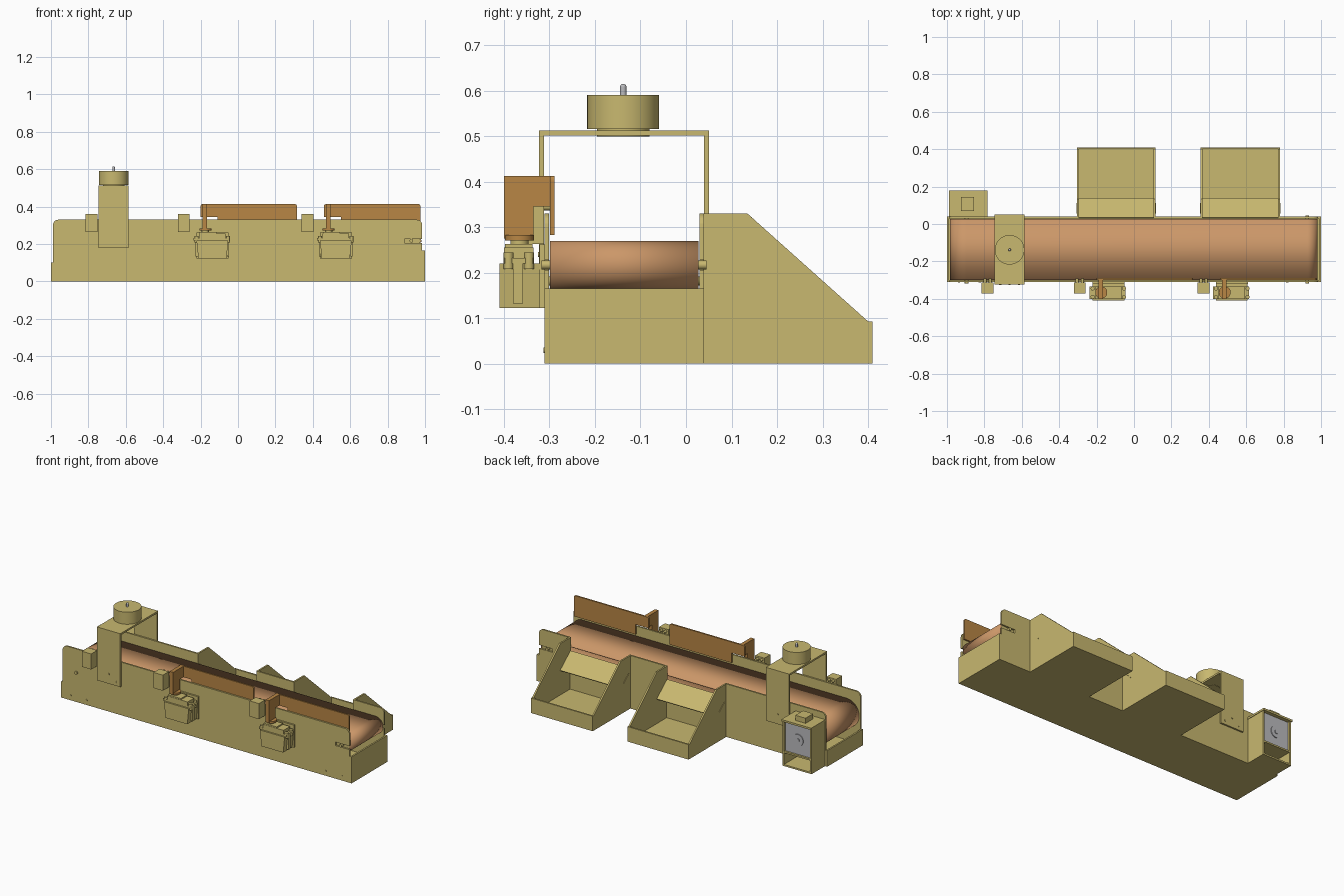
import bpy, bmesh, math
from mathutils import Matrix, Vector

if "Cube" in bpy.data.objects:
    bpy.data.objects.remove(bpy.data.objects["Cube"])


def material(name, r, g, b):
    m = bpy.data.materials.new(name)
    m.diffuse_color = (r, g, b, 1)
    m.use_nodes = True
    m.node_tree.nodes["Principled BSDF"].inputs["Base Color"].default_value = m.diffuse_color
    return m


WOOD = material("pale_board", 0.58, 0.48, 0.16)
BELT = material("belt_tan", 0.60, 0.31, 0.14)
BROWN = material("paddle_brown", 0.48, 0.24, 0.06)
GREY = material("metal", 0.5, 0.5, 0.52)


def finish(name, bm, mat, smooth=False):
    bmesh.ops.recalc_face_normals(bm, faces=bm.faces)
    me = bpy.data.meshes.new(name)
    bm.to_mesh(me)
    bm.free()
    ob = bpy.data.objects.new(name, me)
    bpy.context.collection.objects.link(ob)
    me.materials.append(mat)
    if smooth:
        bpy.context.view_layer.objects.active = ob
        ob.select_set(True)
        bpy.ops.object.shade_smooth_by_angle(angle=math.radians(35))
        ob.select_set(False)
    return ob


def box(name, x, y, z, mat=WOOD):
    bm = bmesh.new()
    lo, hi = Vector((x[0], y[0], z[0])), Vector((x[1], y[1], z[1]))
    bmesh.ops.create_cube(bm, size=1, matrix=Matrix.Translation((lo + hi) / 2)
                          @ Matrix.Diagonal((*(hi - lo), 1)))
    return finish(name, bm, mat)


def prism(name, pts, axis, lo, hi, mat=WOOD, caps=True, smooth=False):
    # Extrude a profile: axis "y" takes (x, z) points, axis "x" takes (y, z)
    bm = bmesh.new()
    put = (lambda p, d: (p[0], d, p[1])) if axis == "y" else (lambda p, d: (d, p[0], p[1]))
    a = [bm.verts.new(put(p, lo)) for p in pts]
    b = [bm.verts.new(put(p, hi)) for p in pts]
    n = len(pts)
    for i in range(n):
        bm.faces.new((a[i], a[(i + 1) % n], b[(i + 1) % n], b[i]))
    if caps:
        bm.faces.new(a)
        bm.faces.new(b)
    return finish(name, bm, mat, smooth)


def cyl(name, c, r, depth, axis="z", mat=WOOD, seg=32):
    rot = Matrix.Rotation(math.pi / 2, 4, "X") if axis == "y" else Matrix()
    bm = bmesh.new()
    bmesh.ops.create_cone(bm, cap_ends=True, segments=seg, radius1=r, radius2=r,
                          depth=depth, matrix=Matrix.Translation(c) @ rot)
    return finish(name, bm, mat, True)


def arc(cx, cz, r, a0, a1, n):
    return [(cx + r * math.cos(math.radians(a0 + (a1 - a0) * i / n)),
             cz + r * math.sin(math.radians(a0 + (a1 - a0) * i / n))) for i in range(n + 1)]


BINS = [(-0.305, 0.115), (0.355, 0.78)]


# Long side walls; the rear one is notched where the bins receive goods
def wall_profile(notches):
    pts = [(-1, 0), (1, 0), (1, 0.165), (0.985, 0.165), (0.985, 0.206), (0.89, 0.206),
           (0.89, 0.228), (0.985, 0.228)] + arc(0.955, 0.30, 0.03, 0, 90, 6)
    for x0, x1 in reversed(notches):
        pts += [(x1 - 0.01, 0.33), (x1 - 0.01, 0.24), (x0 + 0.01, 0.24), (x0 + 0.01, 0.33)]
    return pts + arc(-0.96, 0.30, 0.03, 90, 180, 6) + [(-0.99, 0.1), (-1, 0.1)]


prism("front_wall", wall_profile([]), "y", -0.311, -0.301)
prism("rear_wall", wall_profile(BINS), "y", 0.03, 0.04)
box("base_floor", (-1, 1), (-0.311, 0.04), (0, 0.01))
box("right_end_panel", (0.99, 1), (-0.301, 0.03), (0.01, 0.165))
box("left_end_panel", (-1, -0.99), (-0.301, 0.03), (0.01, 0.1))

# Belt around a large drive roller and a small idler
skew = 2 * math.degrees(math.atan(0.035 / 1.822))
loop = arc(-0.895, 0.182, 0.088, 90, 270 + skew, 28) + arc(0.927, 0.217, 0.053, -90 + skew, 90, 28)
belt = prism("conveyor_belt", loop, "y", -0.299, 0.028, BELT, False, True)
sol = belt.modifiers.new("thickness", "SOLIDIFY")
sol.thickness = 0.004
cyl("drive_roller", (-0.895, -0.135, 0.182), 0.083, 0.32, "y")
cyl("idler_roller", (0.927, -0.135, 0.217), 0.048, 0.32, "y")
cyl("drive_axle", (-0.895, -0.13, 0.182), 0.01, 0.375, "y")
cyl("idler_axle", (0.927, -0.136, 0.217), 0.0095, 0.363, "y")

# Camera gantry and its round housing
prism("gantry", [(-0.323, 0.18), (-0.312, 0.18), (-0.312, 0.501), (0.04, 0.501), (0.04, 0.18),
                 (0.05, 0.18), (0.05, 0.512), (-0.323, 0.512)], "x", -0.745, -0.585)
cyl("housing_neck", (-0.665, -0.138, 0.508), 0.058, 0.018, seg=48)
cyl("round_housing", (-0.665, -0.138, 0.553), 0.079, 0.075, seg=48)
cyl("top_pin", (-0.665, -0.138, 0.598), 0.007, 0.02, mat=GREY, seg=20)
bm = bmesh.new()
bmesh.ops.create_uvsphere(bm, u_segments=20, v_segments=10, radius=0.007,
                          matrix=Matrix.Translation((-0.665, -0.138, 0.608)))
finish("pin_tip", bm, GREY, True)
for x, z in [(-0.715, 0.205), (-0.615, 0.205), (-0.665, 0.24)]:
    for y in (-0.323, 0.05):
        cyl("gantry_screw", (x, y, z), 0.006, 0.004, "y", seg=12)
for x in (-0.935, -0.825, 0.82, 0.93):
    cyl("wall_screw", (x, -0.311, 0.03), 0.006, 0.004, "y", seg=12)

# Collection bins with sloping sides and a chute
SIDE = [(0.04, 0), (0.41, 0), (0.41, 0.093), (0.40, 0.093), (0.135, 0.33), (0.04, 0.33)]
for x0, x1 in BINS:
    prism("bin_side", SIDE, "x", x0, x0 + 0.01)
    prism("bin_side", SIDE, "x", x1 - 0.01, x1)
    box("bin_floor", (x0 + 0.01, x1 - 0.01), (0.04, 0.41), (0, 0.01))
    box("bin_lip", (x0 + 0.01, x1 - 0.01), (0.40, 0.41), (0.01, 0.093))
    prism("bin_chute", [(0.03, 0.24), (0.036, 0.248), (0.138, 0.164), (0.131, 0.157)],
          "x", x0 + 0.01, x1 - 0.01)
    for x in (x0, x1):
        prism("chute_tab", [(0.055, 0.222), (0.058, 0.226), (0.111, 0.183), (0.108, 0.179)],
              "x", x - 0.003, x + 0.003)

# Drive motor tower behind the left end
for x in (-0.985, -0.795):
    box("motor_tower_side", (x, x + 0.01), (0.04, 0.172), (0, 0.28))
box("motor_tower_floor", (-0.975, -0.795), (0.04, 0.172), (0, 0.01))
box("motor_shelf", (-0.975, -0.795), (0.04, 0.172), (0.082, 0.092))
box("motor_tower_lid", (-0.988, -0.782), (0.04, 0.18), (0.278, 0.29))
box("motor_lid_block", (-0.925, -0.855), (0.07, 0.145), (0.29, 0.322))
box("drive_motor", (-0.973, -0.797), (0.05, 0.16), (0.092, 0.276), GREY)
cyl("motor_boss", (-0.885, 0.162, 0.182), 0.036, 0.006, "y", GREY)
cyl("motor_shaft", (-0.885, 0.164, 0.182), 0.012, 0.012, "y", GREY)

# Sensors clipped on the front wall, each with a pair of eyes
for x in (-0.783, -0.29, 0.372):
    box("sensor_body", (x - 0.032, x + 0.032), (-0.371, -0.312), (0.263, 0.36))
    for s in (-1, 1):
        cyl("sensor_eye", (x + s * 0.014, -0.302, 0.345), 0.008, 0.022, "y", seg=16)

# Servo-driven sorting paddles
for d in (0, 0.66):
    # holder: tapered box with a rear plate and grooved side strips
    prism("servo_holder", [(d - 0.212, 0.122), (d - 0.062, 0.122), (d - 0.052, 0.22),
                           (d - 0.222, 0.22)], "y", -0.41, -0.322)
    box("holder_back", (d - 0.222, d - 0.05), (-0.322, -0.311), (0.122, 0.262))
    for x in (d - 0.221, d - 0.053):
        box("holder_rib", (x - 0.006, x + 0.006), (-0.38, -0.358), (0.132, 0.22))
        for y in (-0.39, -0.345):
            cyl("servo_screw", (x, y, 0.226), 0.011, 0.036, seg=16)
    box("servo_ears", (d - 0.237, d - 0.045), (-0.40, -0.335), (0.22, 0.232))
    box("servo_top", (d - 0.207, d - 0.067), (-0.40, -0.335), (0.232, 0.255))
    box("servo_gear_cap", (d - 0.205, d - 0.115), (-0.398, -0.337), (0.255, 0.263))
    cyl("servo_spindle", (d - 0.175, -0.366, 0.267), 0.02, 0.012)
    cyl("paddle_hub", (d - 0.175, -0.366, 0.277), 0.032, 0.012, mat=BROWN)
    # arm reaching over the wall, then the long blade
    prism("paddle_arm", [(-0.40, 0.275), (-0.335, 0.275), (-0.335, 0.345), (-0.298, 0.345),
                         (-0.298, 0.413), (-0.40, 0.413)], "x", d - 0.19, d - 0.166, BROWN)
    blade = [(-0.11, 0.345), (-0.11, 0.283), (0.315, 0.283)] + arc(0.305, 0.403, 0.01, 0, 90, 4) \
        + arc(-0.19, 0.403, 0.01, 90, 180, 4) + [(-0.2, 0.345)]
    prism("paddle_blade", [(x + d, z) for x, z in blade], "y", -0.299, -0.289, BROWN)
